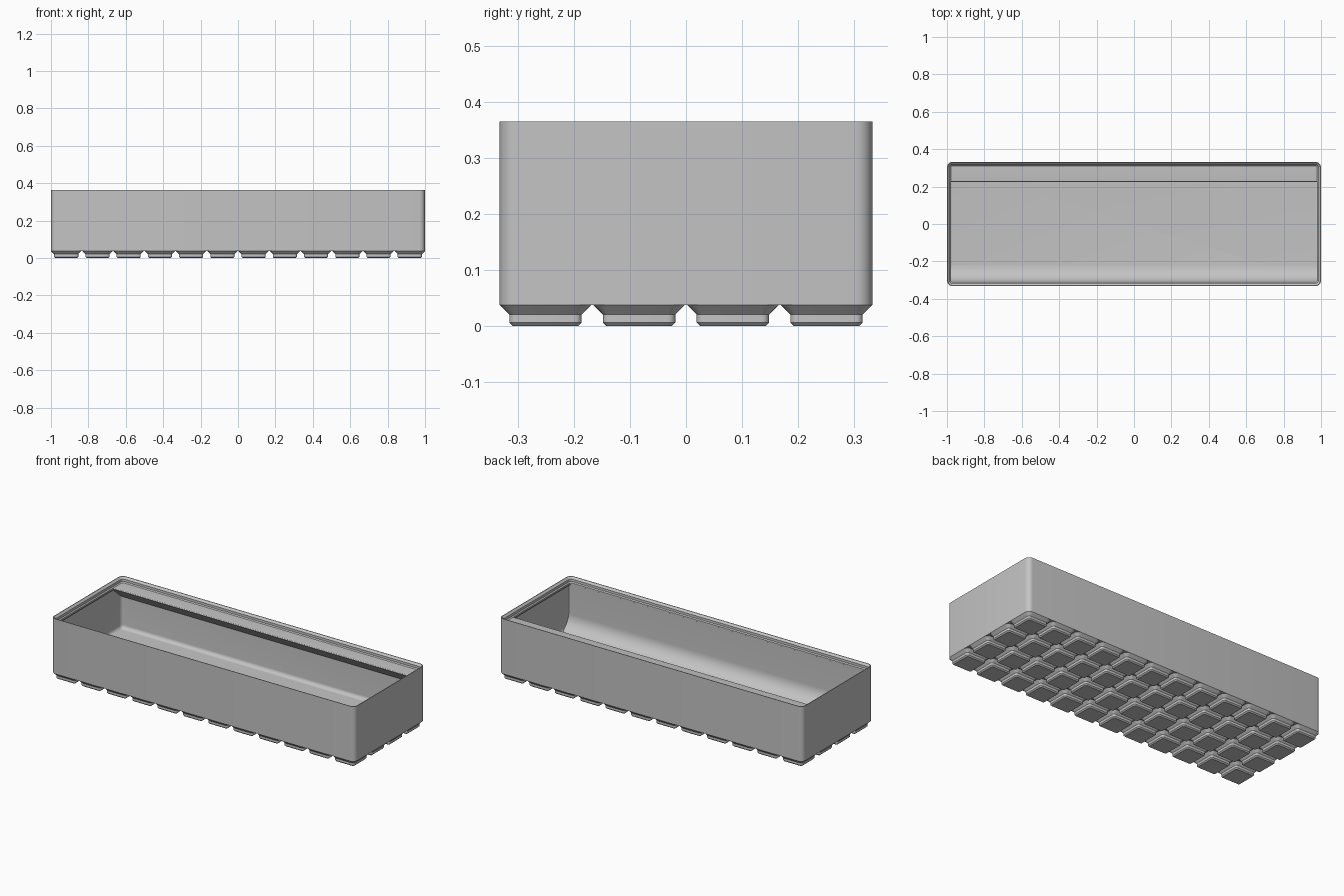
import bpy, bmesh
from math import sin, cos, pi, radians

if "Cube" in bpy.data.objects:
    bpy.data.objects.remove(bpy.data.objects["Cube"])

MM = 2 / 251.5                  # storage-bin dimensions are in millimetres
LENGTH, WIDTH = 251.5, 83.5
PITCH, COLUMNS, ROWS = 21, 12, 4
FOOT_TOP, FLOOR, SHELF, TOP = 4.75, 7, 42, 45.9

grey = bpy.data.materials.new("plain grey plastic")
grey.use_nodes = True
grey.diffuse_color = (0.55, 0.55, 0.55, 1)
grey.node_tree.nodes["Principled BSDF"].inputs["Base Color"].default_value = grey.diffuse_color


def finish(bm, name):
    """Turn a bmesh into a named, shaded object."""
    bmesh.ops.recalc_face_normals(bm, faces=bm.faces)
    bmesh.ops.scale(bm, vec=(MM, MM, MM), verts=bm.verts)
    mesh = bpy.data.meshes.new(name)
    bm.to_mesh(mesh)
    bm.free()
    mesh.materials.append(grey)
    obj = bpy.data.objects.new(name, mesh)
    bpy.context.collection.objects.link(obj)
    mesh.shade_smooth()
    mesh.set_sharp_from_angle(angle=radians(30))
    return obj


def rounded_ring(bm, length, width, radius, z, steps=6):
    """Ring of vertices around a rounded rectangle."""
    ring = []
    for corner, (sx, sy) in enumerate([(1, 1), (-1, 1), (-1, -1), (1, -1)]):
        for i in range(steps + 1):
            a = (corner + i / steps) * pi / 2
            ring.append(bm.verts.new((sx * (length / 2 - radius) + radius * cos(a),
                                      sy * (width / 2 - radius) + radius * sin(a), z)))
    return ring


def loft(name, length, width, radius, profile):
    """Stack rounded rectangles through (inset, height) pairs and cap both ends."""
    bm = bmesh.new()
    rings = [rounded_ring(bm, length - 2 * d, width - 2 * d, max(radius - d, 0.05), z)
             for d, z in profile]
    for low, high in zip(rings, rings[1:]):
        for i in range(len(low)):
            j = (i + 1) % len(low)
            bm.faces.new((low[i], low[j], high[j], high[i]))
    bm.faces.new(rings[0])
    bm.faces.new(rings[-1])
    return finish(bm, name)


def extrude_along_x(name, outline, half_length):
    """Solid bar with a (y, z) outline."""
    bm = bmesh.new()
    face = bm.faces.new([bm.verts.new((-half_length, y, z)) for y, z in outline])
    result = bmesh.ops.extrude_face_region(bm, geom=[face])
    verts = [v for v in result["geom"] if isinstance(v, bmesh.types.BMVert)]
    bmesh.ops.translate(bm, vec=(2 * half_length, 0, 0), verts=verts)
    return finish(bm, name)


def arc(cy, cz, r, start, end, steps=10):
    """Points on an arc, angles in degrees."""
    angles = [radians(start + (end - start) * i / steps) for i in range(steps + 1)]
    return [(cy + r * cos(a), cz + r * sin(a)) for a in angles]


# Open box: outer wall, stepped stacking lip, inner wall and filleted floor
WALL, FILLET = 0.95, 2.8
profile = [(0, FOOT_TOP), (0, TOP), (0.5, TOP), (1.9, 44.5), (1.9, 42.7), (2.6, SHELF),
           (2.6, 40.8), (WALL, 39.15)]
profile += arc(WALL + FILLET, FLOOR + FILLET, FILLET, 180, 270, 8)
loft("bin_body", LENGTH, WIDTH, 3.75, profile)

# Grid of stepped feet
foot = loft("base_feet", PITCH - 0.5, PITCH - 0.5, 3.75,
            [(2.95, 0), (2.15, 0.8), (2.15, 2.6), (0, FOOT_TOP)])
foot.location = (-(COLUMNS - 1) / 2 * PITCH * MM, -(ROWS - 1) / 2 * PITCH * MM, 0)
for axis, count in enumerate((COLUMNS, ROWS)):
    array = foot.modifiers.new("repeat", "ARRAY")
    array.count = count
    array.use_relative_offset = False
    array.use_constant_offset = True
    array.constant_offset_displace = [PITCH * MM if k == axis else 0 for k in range(3)]

# Curved scoop along the inside of the front wall
half = LENGTH / 2 - WALL + 0.02
front, radius = -WIDTH / 2 + 2.62, 11.5
scoop = [(-WIDTH / 2 + 1.8, FLOOR - 0.5), (-WIDTH / 2 + 1.8, 41), (front, 41)]
scoop += arc(front + radius, FLOOR + radius, radius, 180, 270, 14)
scoop += [(front + radius, FLOOR - 0.5)]
extrude_along_x("front_scoop", scoop, half)

# Label shelf with a rounded edge and sloping support at the back
back, edge = WIDTH / 2 - 1.8, 28.3
shelf = [(back, SHELF - 11), (back, SHELF)]
shelf += arc(edge + 0.6, SHELF - 0.6, 0.6, 90, 235, 8)
extrude_along_x("label_shelf", shelf, half)
